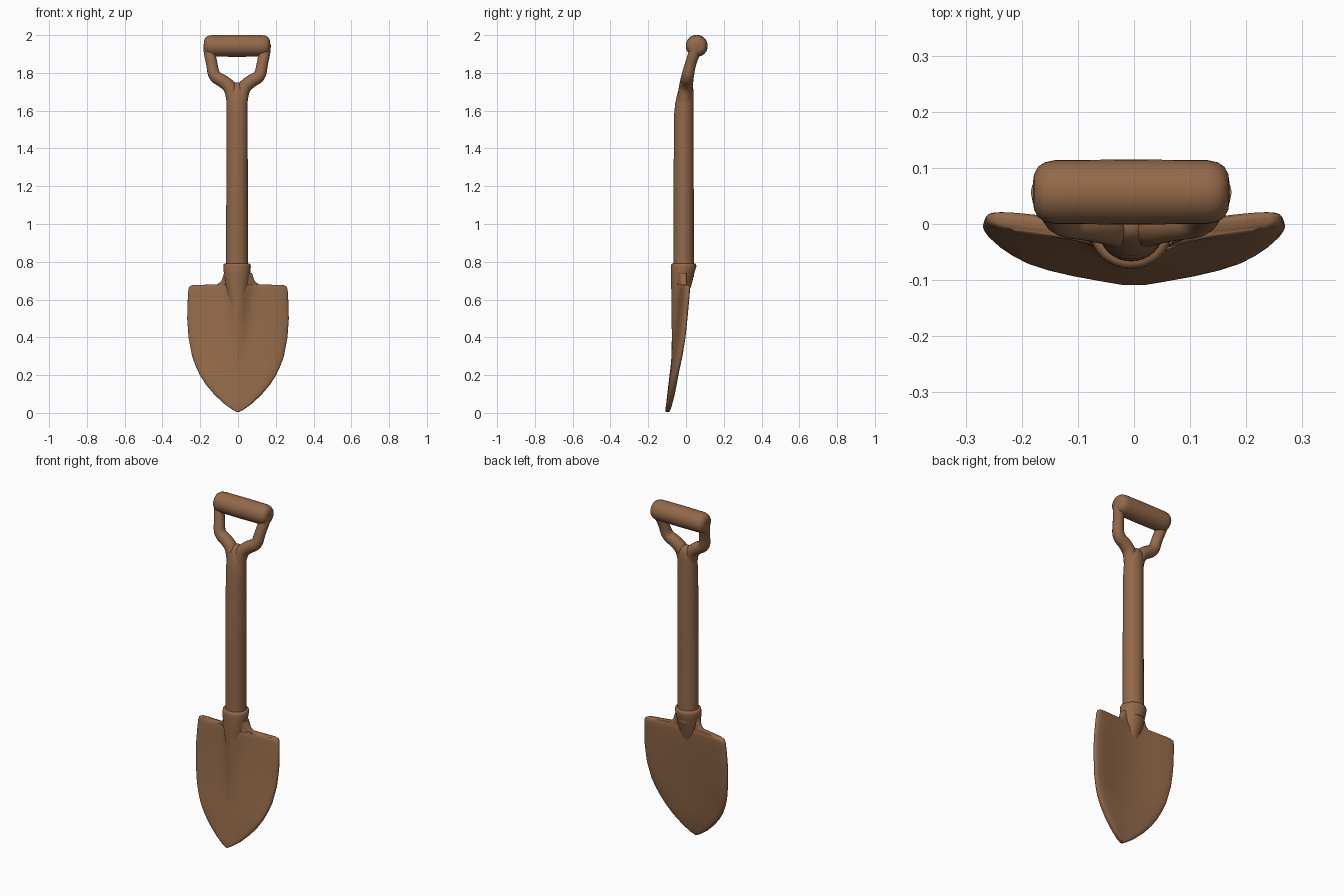
import bpy, bmesh, math

brown = bpy.data.materials.new("warm_brown")
brown.diffuse_color = (0.29, 0.142, 0.067, 1)
CX = -0.005  # centre of shaft and handle


def finish(ob, angle=50):
    ob.data.materials.clear()
    ob.data.materials.append(brown)
    bpy.ops.object.select_all(action='DESELECT')
    ob.select_set(True)
    bpy.context.view_layer.objects.active = ob
    bpy.ops.object.shade_smooth_by_angle(angle=math.radians(angle))


def loft(name, rings):
    """Skin a list of equal-length closed rings and cap both ends."""
    bm = bmesh.new()
    vs = [[bm.verts.new(p) for p in r] for r in rings]
    n = len(rings[0])
    for a, b in zip(vs, vs[1:]):
        for i in range(n):
            j = (i + 1) % n
            bm.faces.new((a[i], a[j], b[j], b[i]))
    bm.faces.new(vs[0][::-1])
    bm.faces.new(vs[-1])
    bmesh.ops.recalc_face_normals(bm, faces=bm.faces)
    me = bpy.data.meshes.new(name)
    bm.to_mesh(me)
    bm.free()
    ob = bpy.data.objects.new(name, me)
    bpy.context.collection.objects.link(ob)
    finish(ob)
    return ob


def oval(z, rx, y0, y1, n=32):
    """Horizontal ellipse between front y0 and back y1."""
    return [(CX + rx * math.cos(2 * math.pi * i / n),
             (y0 + y1) / 2 + (y1 - y0) / 2 * math.sin(2 * math.pi * i / n), z)
            for i in range(n)]


# Blade: rows of z, half width, middle y at edge, bow, half thickness, ridge height
def blade_ring(z, w, mid, bow, t, ridge, n=96):
    span = w if z < 0.66 else 0.26
    s = 0.028 + 0.07 * max(0, z - 0.3)
    ring = []
    for i in range(n):
        a = 2 * math.pi * i / n
        c = math.cos(a)
        x = w * c
        y = mid - bow * (1 - min(1, abs(x) / span) ** 1.7)
        side = math.copysign(1, math.sin(a)) if i % (n // 2) else 0
        y += side * t * max(0, 1 - abs(c) ** 7) ** (1 / 3)
        if side < 0:
            y -= ridge * math.exp(-(x / s) ** 2)
        ring.append((x, y, z))
    return ring


rows = [
    (0.004, 0.006, -0.098, 0.000, 0.009, 0),
    (0.020, 0.034, -0.094, 0.001, 0.014, 0),
    (0.050, 0.076, -0.086, 0.003, 0.016, 0),
    (0.100, 0.128, -0.075, 0.005, 0.019, 0),
    (0.150, 0.170, -0.065, 0.008, 0.020, 0),
    (0.200, 0.202, -0.055, 0.012, 0.020, 0),
    (0.250, 0.225, -0.043, 0.018, 0.020, 0),
    (0.300, 0.243, -0.031, 0.024, 0.020, 0.002),
    (0.400, 0.262, -0.014, 0.028, 0.020, 0.013),
    (0.500, 0.269, -0.004, 0.026, 0.020, 0.026),
    (0.600, 0.266, 0.005, 0.025, 0.020, 0.038),
    (0.650, 0.263, 0.009, 0.025, 0.020, 0.042),
    (0.668, 0.258, 0.010, 0.025, 0.019, 0.043),
    (0.676, 0.242, 0.010, 0.025, 0.016, 0.043),
    (0.681, 0.108, 0.011, 0.025, 0.016, 0.043),
    (0.700, 0.087, 0.011, 0.025, 0.016, 0.043),
    (0.740, 0.074, 0.012, 0.025, 0.016, 0.040),
]
loft("blade", [blade_ring(*r) for r in rows])

# Socket that holds the shaft and merges into the blade ridge
loft("socket", [oval(*r) for r in [
    (0.50, 0.020, -0.070, -0.030), (0.60, 0.045, -0.076, 0.000),
    (0.68, 0.062, -0.079, 0.030), (0.74, 0.070, -0.080, 0.044),
    (0.775, 0.073, -0.080, 0.055), (0.787, 0.071, -0.078, 0.053),
    (0.792, 0.063, -0.071, 0.046), (0.792, 0.050, -0.060, 0.035)]])

# Shaft, leaning back a little where it meets the fork
loft("shaft", [oval(*r) for r in [
    (0.72, 0.058, -0.067, 0.042), (1.20, 0.057, -0.066, 0.041),
    (1.58, 0.056, -0.063, 0.041), (1.64, 0.056, -0.057, 0.040),
    (1.69, 0.054, -0.046, 0.040), (1.72, 0.046, -0.036, 0.038),
    (1.74, 0.030, -0.024, 0.030), (1.75, 0.012, -0.010, 0.015)]])

# Grip: a rounded bar turned about the x axis
half = [(0.175, 0.018), (0.173, 0.032), (0.166, 0.045), (0.154, 0.053),
        (0.135, 0.057), (0.11, 0.057)]
profile = [(-x, r) for x, r in half] + [(0, 0.058)] + half[::-1]
loft("grip", [[(CX + x, 0.057 + r * math.cos(2 * math.pi * i / 32),
                1.943 + r * math.sin(2 * math.pi * i / 32)) for i in range(32)]
              for x, r in profile])

# Fork arms: swept tubes with changing radius
arm = [(0.018, -0.012, 1.62, 0.036), (0.022, -0.004, 1.71, 0.037),
       (0.070, 0.004, 1.755, 0.035), (0.122, 0.008, 1.780, 0.033),
       (0.134, 0.024, 1.850, 0.029), (0.147, 0.046, 1.910, 0.031),
       (0.147, 0.057, 1.950, 0.032)]
for side, name in ((-1, "left_fork_arm"), (1, "right_fork_arm")):
    cu = bpy.data.curves.new(name, 'CURVE')
    cu.dimensions = '3D'
    cu.bevel_depth = 1.0
    cu.bevel_resolution = 6
    cu.use_fill_caps = True
    sp = cu.splines.new('NURBS')
    sp.points.add(len(arm) - 1)
    for p, (x, y, z, r) in zip(sp.points, arm):
        p.co = (CX + side * x, y, z, 1)
        p.radius = r
    sp.order_u = 3
    sp.use_endpoint_u = True
    sp.resolution_u = 6
    ob = bpy.data.objects.new(name, cu)
    bpy.context.collection.objects.link(ob)
    bpy.ops.object.select_all(action='DESELECT')
    ob.select_set(True)
    bpy.context.view_layer.objects.active = ob
    bpy.ops.object.convert(target='MESH')
    finish(bpy.context.view_layer.objects.active)
